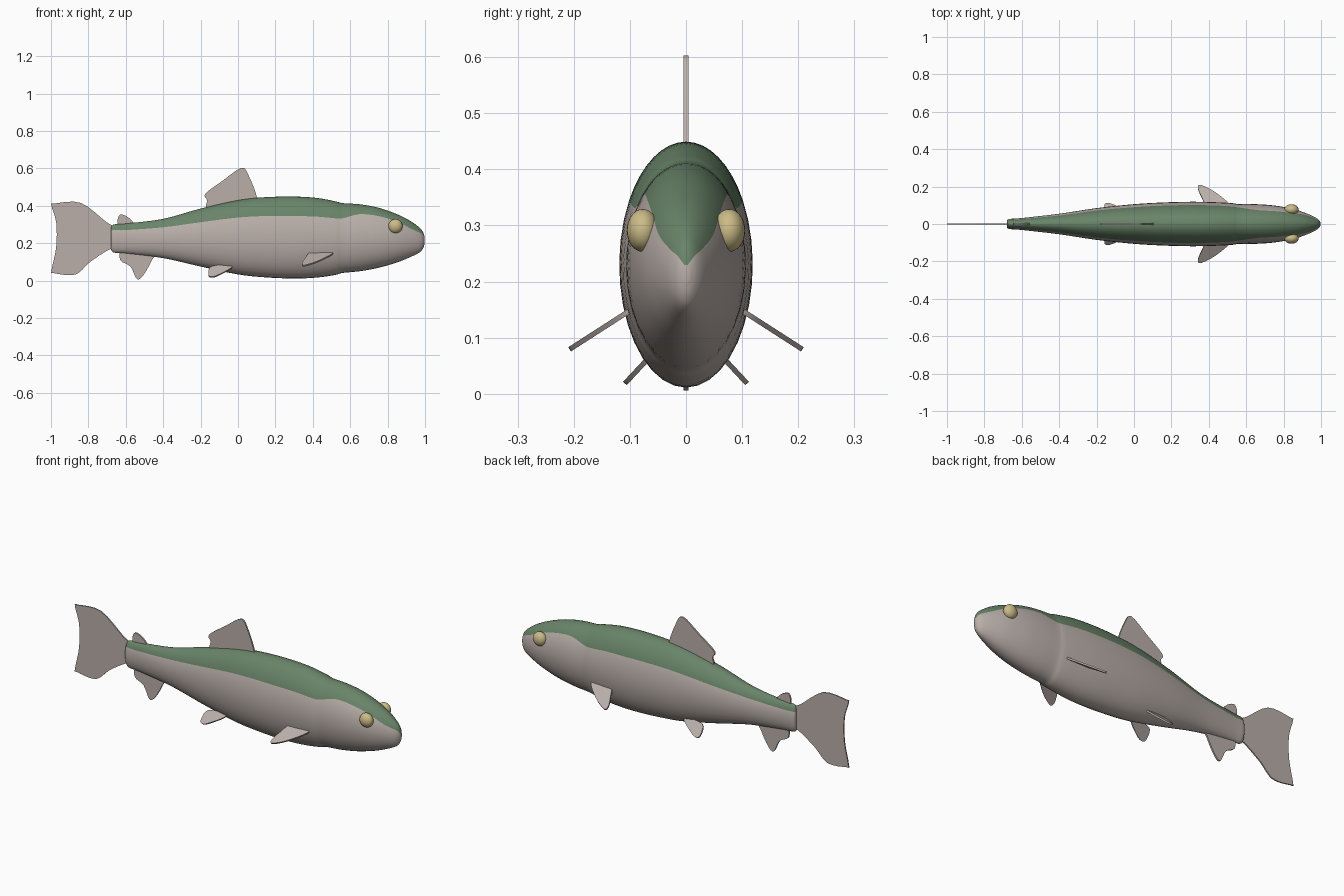
import bpy
import bmesh
import math
from mathutils import Vector

cube = bpy.data.objects.get("Cube")
if cube:
    bpy.data.objects.remove(cube, do_unlink=True)


def make_material(name, colour):
    material = bpy.data.materials.new(name)
    material.use_nodes = True
    material.diffuse_color = (*colour, 1)
    shader = material.node_tree.nodes["Principled BSDF"]
    shader.inputs["Base Color"].default_value = (*colour, 1)
    shader.inputs["Roughness"].default_value = 0.6
    return material


SILVER = make_material("silver grey", (0.49, 0.43, 0.40))
GREEN = make_material("back green", (0.14, 0.23, 0.14))
YELLOW = make_material("eye yellow", (0.60, 0.50, 0.24))


def finish(name, bm, materials, angle):
    """Turn a bmesh into a smoothly shaded object."""
    bmesh.ops.recalc_face_normals(bm, faces=bm.faces)
    mesh = bpy.data.meshes.new(name)
    bm.to_mesh(mesh)
    bm.free()
    for material in materials:
        mesh.materials.append(material)
    obj = bpy.data.objects.new(name, mesh)
    bpy.context.collection.objects.link(obj)
    bpy.ops.object.select_all(action="DESELECT")
    obj.select_set(True)
    bpy.context.view_layer.objects.active = obj
    bpy.ops.object.shade_smooth_by_angle(angle=math.radians(angle))
    return obj


def smooth_rows(rows, steps, closed=False):
    """Catmull-Rom interpolation through tuples of numbers."""
    count = len(rows)

    def row(i):
        return Vector(rows[i % count] if closed else rows[max(0, min(count - 1, i))])

    result = []
    for i in range(count if closed else count - 1):
        a, b, c, d = (row(i + k) for k in (-1, 0, 1, 2))
        for s in range(steps):
            t = s / steps
            result.append(b + (c - a) * (t / 2)
                          + (a * 2 - b * 5 + c * 4 - d) * (t * t / 2)
                          + (b * 3 - a - c * 3 + d) * (t ** 3 / 2))
    if not closed:
        result.append(row(count - 1))
    return result


# Body stations: x, top, bottom, half width, lower edge of the green back
STATIONS = [
    (-.68, .28, .17, .018, .265),
    (-.665, .30, .15, .027, .27),
    (-.6, .305, .145, .032, .27),
    (-.4, .33, .12, .055, .285),
    (-.2, .385, .075, .085, .312),
    (0, .43, .033, .106, .337),
    (.15, .446, .017, .115, .345),
    (.3, .449, .011, .119, .345),
    (.42, .442, .016, .117, .342),
    (.52, .424, .03, .112, .333),
    (.56, .414, .041, .107, .333),
    (.65, .408, .05, .106, .355),
    (.75, .39, .068, .099, .345),
    (.85, .355, .097, .081, .315),
    (.92, .32, .125, .058, .28),
    (.97, .283, .15, .035, .257),
    (.99, .258, .173, .020, .245),
    (.998, .23, .20, .007, .229),
]
TOP_SIDES, BELLY_SIDES = 16, 24

# Body and head as one loft, with a ring vertex on the colour boundary
bm = bmesh.new()
rings = []
for x, top, bottom, width, edge in smooth_rows(STATIONS, 4):
    centre, height = (top + bottom) / 2, (top - bottom) / 2
    limit = math.acos(max(-.99, min(.99, (edge - centre) / height)))
    angles = [limit * (2 * i / TOP_SIDES - 1) for i in range(TOP_SIDES)]
    angles += [limit + (math.tau - 2 * limit) * i / BELLY_SIDES for i in range(BELLY_SIDES)]
    rings.append([bm.verts.new((x, width * math.sin(a), centre + height * math.cos(a)))
                  for a in angles])
for first, second in zip(rings, rings[1:]):
    for i in range(len(first)):
        j = (i + 1) % len(first)
        face = bm.faces.new((first[i], first[j], second[j], second[i]))
        face.material_index = 1 if i < TOP_SIDES else 0
bm.faces.new(rings[0])
bm.faces.new(rings[-1])
finish("body", bm, [SILVER, GREEN], 50)


def fin(name, outline, origin=(0, 0), direction=(0, 1), thickness=.009):
    """Thin plate: outline points are x and distance along a y-z direction."""
    bm = bmesh.new()
    along = Vector((0, *direction)).normalized()
    across = along.cross(Vector((1, 0, 0))) * thickness
    base = Vector((0, *origin))
    points = smooth_rows(outline, 4, closed=True)
    face = bm.faces.new([bm.verts.new(base + Vector((x, 0, 0)) + along * d - across / 2)
                         for x, d in points])
    extruded = bmesh.ops.extrude_face_region(bm, geom=[face])["geom"]
    bmesh.ops.translate(bm, vec=across,
                        verts=[v for v in extruded if isinstance(v, bmesh.types.BMVert)])
    finish(name, bm, [SILVER], 40)


# Fins on the centre line
fin("tail_fin", [(-.63, .27), (-.70, .31), (-.84, .415), (-.98, .412), (-.997, .40),
                 (-.972, .31), (-.972, .18), (-.997, .055), (-.985, .04), (-.87, .032),
                 (-.79, .10), (-.69, .165), (-.63, .18)], thickness=.007)
fin("dorsal_fin", [(-.15, .38), (-.165, .43), (-.174, .465), (-.08, .535), (.02, .603),
                   (.06, .555), (.10, .45), (.10, .39)])
fin("adipose_fin", [(-.63, .28), (-.645, .315), (-.63, .353), (-.59, .34), (-.56, .31),
                    (-.56, .28)])
fin("anal_fin", [(-.61, .17), (-.63, .11), (-.575, .075), (-.54, .008), (-.505, .03),
                 (-.46, .11), (-.45, .15)])

# Paired fins and eyes
for side, sign in (("left", 1), ("right", -1)):
    fin(side + "_pectoral_fin",
        [(.51, -.01), (.44, .07), (.36, .12), (.342, .105), (.36, .05), (.40, -.02)],
        (sign * .105, .145), (sign * .84, -.54))
    fin(side + "_pelvic_fin",
        [(-.03, -.02), (-.10, .04), (-.14, .057), (-.158, .04), (-.14, -.02)],
        (sign * .07, .06), (sign * .68, -.73))
    bm = bmesh.new()
    bmesh.ops.create_uvsphere(bm, u_segments=24, v_segments=16, radius=.038)
    bmesh.ops.scale(bm, vec=(1, .75, 1), verts=bm.verts)
    bmesh.ops.translate(bm, vec=(.842, sign * .077, .291), verts=bm.verts)
    finish(side + "_eye", bm, [YELLOW], 60)
